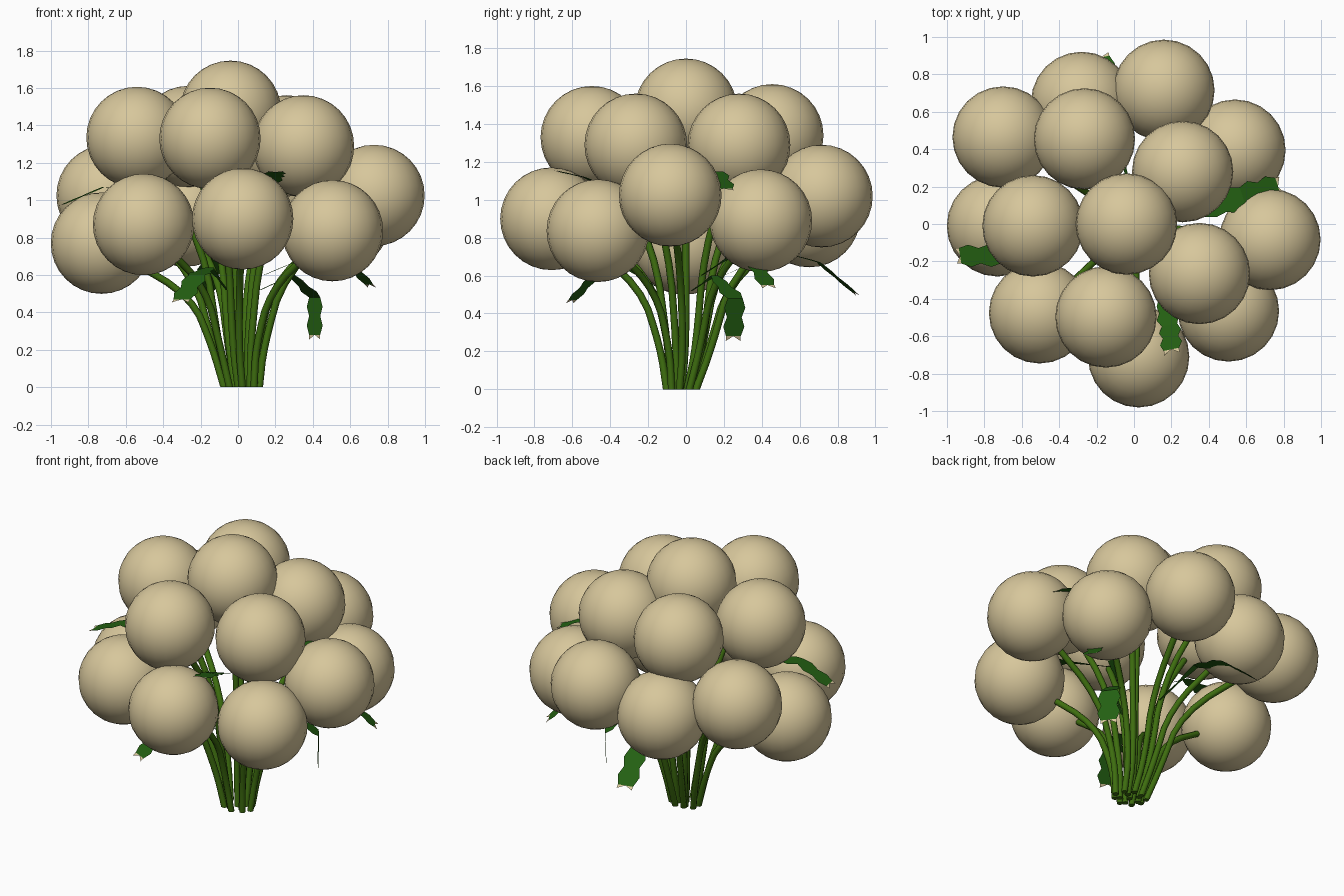
import bpy, bmesh, math
from mathutils import Vector

if "Cube" in bpy.data.objects:
    bpy.data.objects.remove(bpy.data.objects["Cube"])


def material(name, rgb):
    m = bpy.data.materials.new(name)
    m.diffuse_color = (*rgb, 1)
    m.use_nodes = True
    m.node_tree.nodes["Principled BSDF"].inputs["Base Color"].default_value = m.diffuse_color
    return m


CREAM = material("cream_bloom", (0.68, 0.57, 0.33))
STEM = material("stem_green", (0.048, 0.155, 0.005))
LEAF = material("leaf_green", (0.017, 0.115, 0.006))

R = 0.271
HEADS = [
    (-.28, .65, .915), (.16, .715, 1.02), (-.70, .465, 1.025), (-.265, .455, 1.34),
    (.54, .395, .89), (.26, .28, 1.29), (-.73, -.01, .77), (-.54, -.01, 1.335),
    (-.04, 0, 1.475), (.727, -.083, 1.025), (.35, -.265, 1.29), (-.505, -.475, .87),
    (-.15, -.497, 1.33), (.505, -.465, .837), (.025, -.71, .9)]


def add_object(name, bm, mats):
    me = bpy.data.meshes.new(name)
    bm.to_mesh(me)
    bm.free()
    for m in mats:
        me.materials.append(m)
    ob = bpy.data.objects.new(name, me)
    bpy.context.collection.objects.link(ob)
    return ob


def bloom(i, c):
    # smooth round flower head
    bm = bmesh.new()
    bmesh.ops.create_uvsphere(bm, u_segments=24, v_segments=16, radius=R)
    bmesh.ops.translate(bm, verts=bm.verts, vec=c)
    for f in bm.faces:
        f.smooth = True
    add_object(f"bloom_{i}", bm, [CREAM])


def stem(i, c):
    # tube: upright in the bundle, then fanning out into the flower head
    c = Vector(c)
    base = Vector((.02 + c.x * .13, -.025 + c.y * .11, 0))
    knee = Vector((c.x * .19, c.y * .19, .22))
    mid = Vector((c.x * .34, c.y * .34, .22 + (c.z - .22) * .48))
    tip = c + (mid - c).normalized() * R * .6
    pts = [base, knee, mid, tip]
    # rounded path by corner cutting
    for _ in range(2):
        new = [pts[0]]
        for a, b in zip(pts, pts[1:]):
            new += [a.lerp(b, .25), a.lerp(b, .75)]
        pts = new + [pts[-1]]
    n, rad, rings = 8, .019, []
    bm = bmesh.new()
    for k, p in enumerate(pts):
        t = (pts[min(k + 1, len(pts) - 1)] - pts[max(k - 1, 0)]).normalized()
        if k == 0:
            t = Vector((0, 0, 1))
        u = Vector((0, 1, 0)).cross(t).normalized()
        v = t.cross(u)
        rings.append([bm.verts.new(p + rad * (u * math.cos(a) + v * math.sin(a)))
                      for a in (2 * math.pi * j / n for j in range(n))])
    for a, b in zip(rings, rings[1:]):
        for j in range(n):
            f = bm.faces.new((a[j], a[(j + 1) % n], b[(j + 1) % n], b[j]))
            f.smooth = True
    bm.faces.new(rings[0][::-1])
    bm.faces.new(rings[-1])
    add_object(f"stem_{i}", bm, [STEM])


def leaf(name, path, width):
    # flat ribbon with toothed edges and a pale tip
    pts = [Vector(p) for p in path]
    side = (pts[-1] - pts[0]).cross(Vector((0, 0, 1))).normalized()
    steps = 4
    fine = []
    for a, b in zip(pts, pts[1:]):
        fine += [a.lerp(b, k / steps) for k in range(steps)]
    fine.append(pts[-1])
    total = len(fine) - 1
    bm = bmesh.new()
    rows = []
    for k, p in enumerate(fine):
        s = k / total
        w = width * (.12 + .88 * min(1, max(0, (s - .2) / .35)))
        w *= 1 if k % 2 else .7
        rows.append([bm.verts.new(p + side * w * e) for e in (-.5, 0, .5)])
    for k in range(total):
        for j in range(2):
            f = bm.faces.new((rows[k][j], rows[k][j + 1], rows[k + 1][j + 1], rows[k + 1][j]))
            f.material_index = 0
    # pale corners at the tip
    for e in (0, 2):
        a, m = rows[-1][e], rows[-1][1]
        out = (fine[-1] - fine[-2]).normalized() * .025
        f = bm.faces.new((a, m, bm.verts.new(a.co + out)))
        f.material_index = 1
    add_object(name, bm, [LEAF, CREAM])


for i, c in enumerate(HEADS, 1):
    bloom(i, c)
    stem(i, c)

LEAVES = {
    "left_leaf": ([(-.25, -.06, .9), (-.5, -.12, 1.06), (-.72, -.17, 1.07), (-.93, -.17, .98)], .12),
    "right_leaf": ([(.15, 0, .98), (.38, .06, 1.14), (.58, .15, 1.15), (.77, .2, 1.06)], .14),
    "front_leaf": ([(.08, -.1, .92), (.15, -.4, 1.06), (.19, -.54, 1.12), (.2, -.67, 1.15)], .12),
    "low_front_leaf": ([(-.06, -.12, .52), (-.15, -.32, .64), (-.22, -.48, .6), (-.3, -.6, .47)], .14),
    "low_right_leaf": ([(.12, .03, .52), (.29, .15, .6), (.41, .26, .48), (.41, .25, .28)], .14),
    "low_back_leaf": ([(-.03, .2, .6), (-.08, .48, .73), (-.14, .7, .67), (-.18, .89, .51)], .14),
    "low_rear_right_leaf": ([(.14, .08, .6), (.4, .25, .71), (.58, .36, .68), (.7, .43, .55)], .12)}
for name, (path, width) in LEAVES.items():
    leaf(name, path, width)
